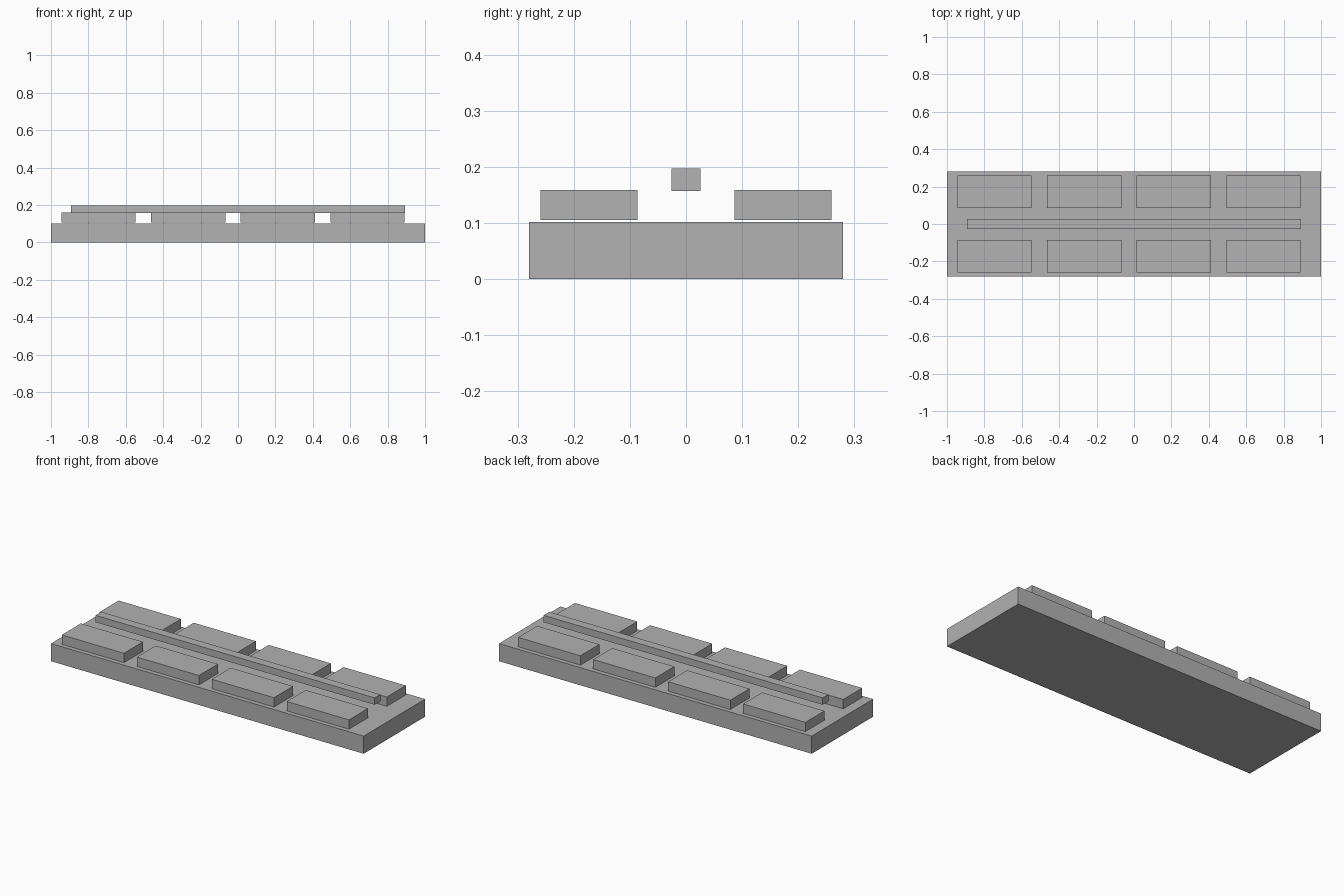
import bpy

default = bpy.data.objects.get("Cube")
if default:
    bpy.data.objects.remove(default, do_unlink=True)

# Single plain grey
grey = bpy.data.materials.new("grey")
grey.use_nodes = True
colour = (0.445, 0.445, 0.445, 1)
grey.diffuse_color = colour
grey.node_tree.nodes["Principled BSDF"].inputs["Base Color"].default_value = colour


def box(name, centre, size):
    bpy.ops.mesh.primitive_cube_add(size=1, location=centre)
    obj = bpy.context.object
    obj.name = name
    obj.scale = size
    bpy.ops.object.transform_apply(location=False, rotation=False, scale=True)
    obj.data.materials.append(grey)
    return obj


# Base slab
box("base_slab", (0, 0, 0.051), (2, 0.56, 0.102))

# Two rows of four pads, just clear of the slab
for side, y in (("front", -0.173), ("back", 0.173)):
    for i in range(4):
        x = -0.746 + i * 0.4795
        box(f"{side}_pad_{i + 1}", (x, y, 0.132), (0.398, 0.173, 0.054))

# Raised bar along the middle
box("centre_bar", (0, 0, 0.177), (1.784, 0.052, 0.04))
